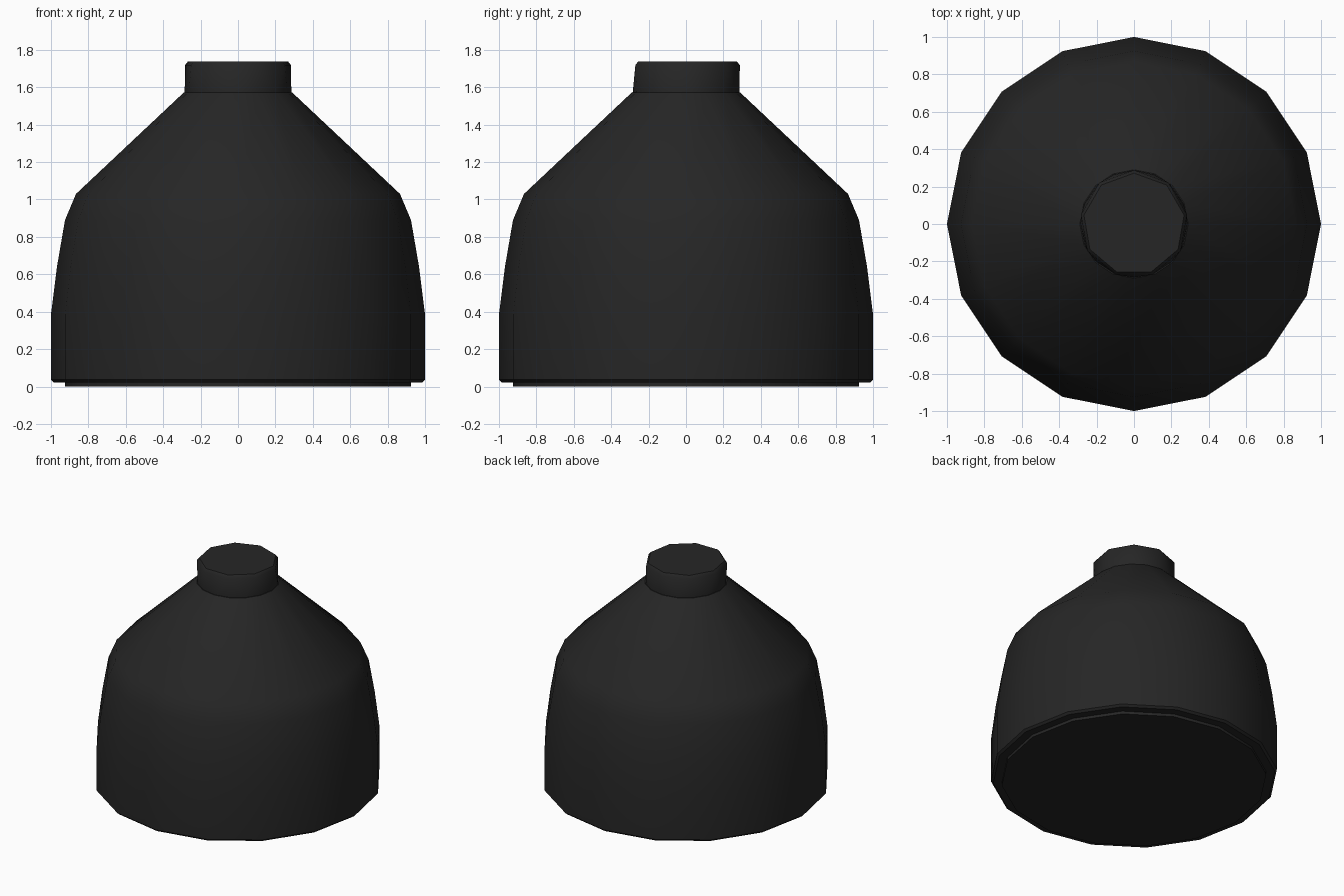
import bpy, bmesh, math

if "Cube" in bpy.data.objects:
    bpy.data.objects.remove(bpy.data.objects["Cube"])

black = bpy.data.materials.new("soft black")
black.diffuse_color = (0.019, 0.019, 0.019, 1)
black.use_nodes = True
black.node_tree.nodes["Principled BSDF"].inputs["Base Color"].default_value = black.diffuse_color


def ring(bm, r, z, sides, start=0.0):
    return [bm.verts.new((r * math.cos(start + 2 * math.pi * i / sides),
                          r * math.sin(start + 2 * math.pi * i / sides), z))
            for i in range(sides)]


def finish(bm, name, angle):
    bmesh.ops.recalc_face_normals(bm, faces=bm.faces)
    mesh = bpy.data.meshes.new(name)
    bm.to_mesh(mesh)
    bm.free()
    mesh.materials.append(black)
    ob = bpy.data.objects.new(name, mesh)
    bpy.context.collection.objects.link(ob)
    bpy.ops.object.select_all(action='DESELECT')
    ob.select_set(True)
    bpy.context.view_layer.objects.active = ob
    bpy.ops.object.shade_smooth_by_angle(angle=math.radians(angle))


def lathe(name, profile, sides, angle=40):
    bm = bmesh.new()
    rings = [ring(bm, r, z, sides) for r, z in profile]
    for a, b in zip(rings, rings[1:]):
        for i in range(sides):
            j = (i + 1) % sides
            bm.faces.new((a[i], a[j], b[j], b[i]))
    bm.faces.new(rings[0])
    bm.faces.new(rings[-1])
    finish(bm, name, angle)


# Bottle body: straight wall, rounded shoulder, conical top
lathe("body", [(0.985, 0.022), (1.0, 0.037), (1.0, 0.385), (0.968, 0.64),
               (0.925, 0.89), (0.866, 1.03), (0.29, 1.572)], 16)

# Thin recessed base plate
lathe("base", [(0.925, 0.0), (0.925, 0.03)], 16)

# Cap: sixteen sides where it meets the body, nine sides at the top rim
bm = bmesh.new()
ring(bm, 0.285, 1.572, 16)
ring(bm, 0.288, 1.718, 9, math.pi / 2)
ring(bm, 0.272, 1.738, 9, math.pi / 2)
bmesh.ops.convex_hull(bm, input=bm.verts)
bmesh.ops.dissolve_limit(bm, angle_limit=0.01, verts=bm.verts, edges=bm.edges)
finish(bm, "cap", 43)
